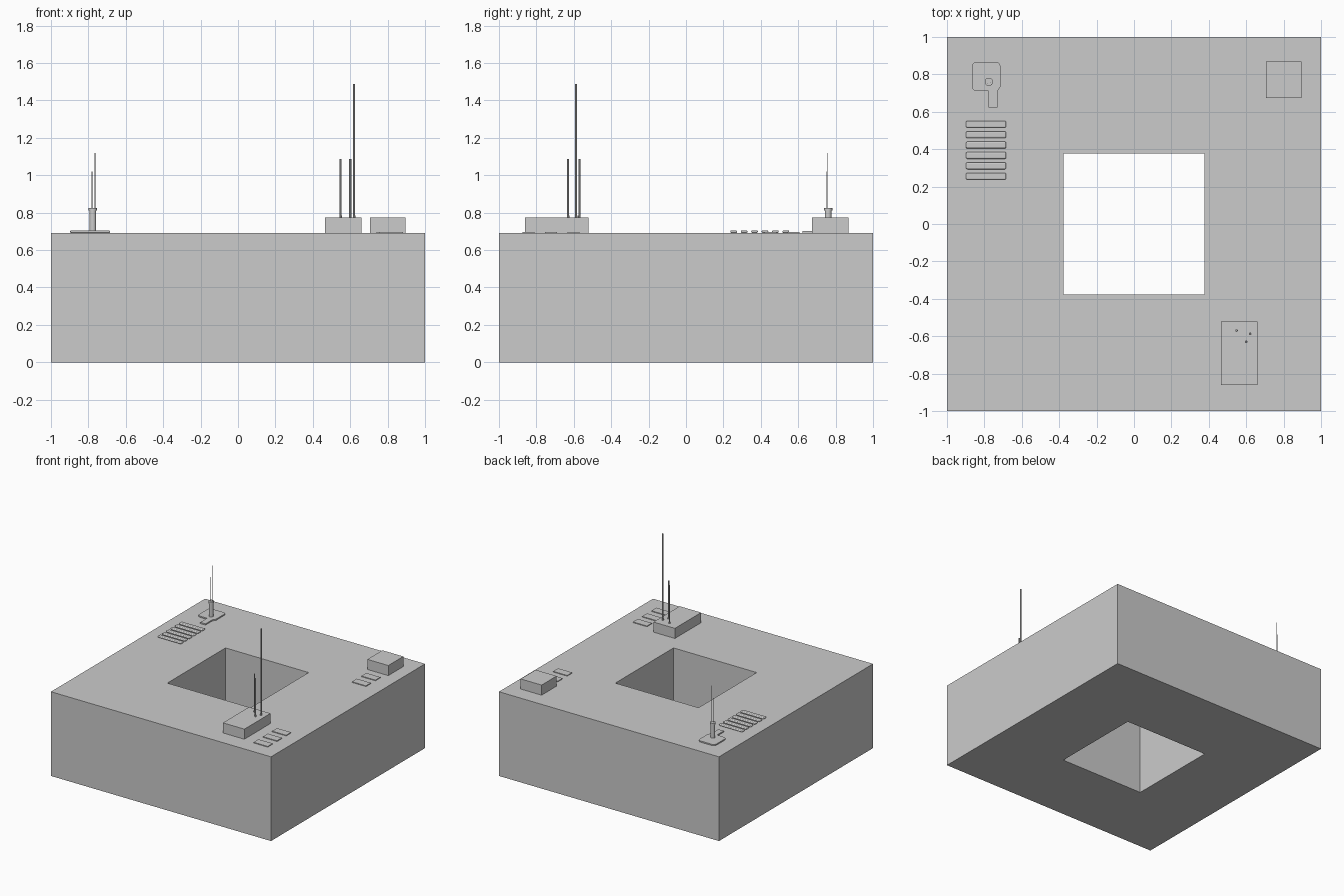
import bpy, bmesh
from math import sin, cos, pi

if "Cube" in bpy.data.objects:
    bpy.data.objects.remove(bpy.data.objects["Cube"])

TOP = 0.692  # roof level


def finish(name, bm):
    bmesh.ops.recalc_face_normals(bm, faces=bm.faces)
    me = bpy.data.meshes.new(name)
    bm.to_mesh(me)
    bm.free()
    ob = bpy.data.objects.new(name, me)
    bpy.context.collection.objects.link(ob)
    return ob


def prism(name, pts, z0, z1):
    bm = bmesh.new()
    face = bm.faces.new([bm.verts.new((x, y, z0)) for x, y in pts])
    ext = bmesh.ops.extrude_face_region(bm, geom=[face], use_keep_orig=True)
    for v in ext["geom"]:
        if isinstance(v, bmesh.types.BMVert):
            v.co.z = z1
    return finish(name, bm)


def box(name, x0, x1, y0, y1, z0, z1):
    return prism(name, [(x0, y0), (x1, y0), (x1, y1), (x0, y1)], z0, z1)


def rod(name, x, y, r, z0, z1, n=8):
    ring = [(x + r * cos(2 * pi * i / n), y + r * sin(2 * pi * i / n)) for i in range(n)]
    return prism(name, ring, z0, z1)


# Main block: square ring around the open courtyard
bm = bmesh.new()
loops = []
for half in (1.0, 0.378):
    for z in (0, TOP):
        loops.append([bm.verts.new((sx * half, sy * half, z))
                      for sx, sy in ((-1, -1), (1, -1), (1, 1), (-1, 1))])
out_low, out_top, in_low, in_top = loops
for a, b in ((out_low, out_top), (out_top, in_top), (in_top, in_low), (in_low, out_low)):
    for i in range(4):
        j = (i + 1) % 4
        bm.faces.new((a[i], a[j], b[j], b[i]))
finish("courtyard_block", bm)

# Roof huts
box("front_roof_hut", 0.465, 0.66, -0.86, -0.52, TOP, 0.775)
box("back_roof_hut", 0.705, 0.895, 0.673, 0.868, TOP, 0.775)

# Antennas on the front hut
for i, (x, y, z) in enumerate(((0.549, -0.57, 1.088), (0.6, -0.63, 1.088), (0.621, -0.587, 1.487))):
    rod(f"hut_antenna_{i}", x, y, 0.0055, 0.775, z)
    rod(f"hut_antenna_foot_{i}", x, y, 0.007, 0.775, 0.785)

# Flat roof hatches
for i, (x, y) in enumerate(((0.818, -0.842), (0.818, -0.721), (0.818, -0.602), (0.805, 0.452), (0.805, 0.575))):
    box(f"roof_hatch_{i}", x - 0.064, x + 0.064, y - 0.032, y + 0.032, TOP, TOP + 0.006)

# Row of rounded roof slats
for i in range(6):
    y = 0.255 + i * 0.0557
    slat = box(f"roof_slat_{i}", -0.898, -0.684, y - 0.018, y + 0.018, TOP, TOP + 0.014)
    bevel = slat.modifiers.new("round_top", "BEVEL")
    bevel.width = 0.007
    bevel.segments = 3

# Rounded mast plate with a walkway tail
x0, x1, y0, y1, r = -0.867, -0.714, 0.71, 0.867, 0.025
outline = []
for cx, cy, start in ((x1 - r, y1 - r, 0), (x0 + r, y1 - r, 90), (x0 + r, y0 + r, 180)):
    outline += [(cx + r * cos((start + 30 * k) * pi / 180), cy + r * sin((start + 30 * k) * pi / 180))
                for k in range(4)]
outline += [(-0.779, y0), (-0.779, 0.622), (-0.731, 0.622), (-0.731, y0), (x1, y0 + r)]
prism("mast_plate", outline, TOP, 0.702)

# Mast with cap and two thin aerials
mx, my = -0.776, 0.76
for nm, rad, a, b in (("mast_stem", 0.018, 0.702, 0.812), ("mast_cap", 0.022, 0.812, 0.826)):
    ob = rod(nm, mx, my, rad, a, b, 16)
    bpy.ops.object.select_all(action="DESELECT")
    ob.select_set(True)
    bpy.context.view_layer.objects.active = ob
    bpy.ops.object.shade_smooth_by_angle()
rod("short_aerial", -0.781, 0.753, 0.002, 0.826, 1.021, 6)
rod("tall_aerial", -0.765, 0.756, 0.002, 0.826, 1.12, 6)
